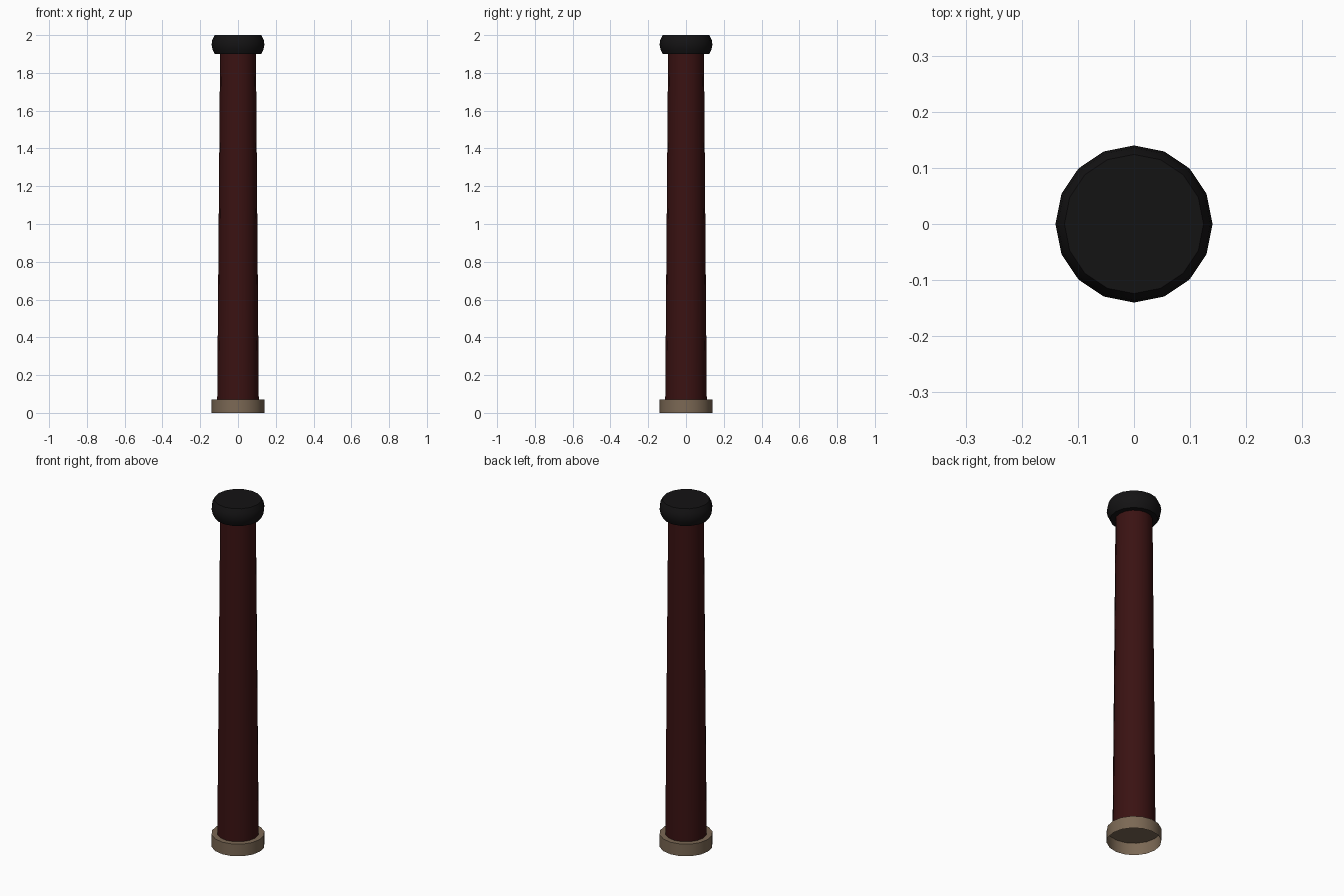
import bpy, bmesh
from math import cos, sin, pi, radians

if "Cube" in bpy.data.objects:
    bpy.data.objects.remove(bpy.data.objects["Cube"])

SIDES = 16


def material(name, rgb):
    m = bpy.data.materials.new(name)
    m.diffuse_color = (*rgb, 1)
    m.use_nodes = True
    m.node_tree.nodes["Principled BSDF"].inputs["Base Color"].default_value = m.diffuse_color
    return m


def lathe(name, profile, rgb, cap_bottom=False, cap_top=False):
    """Revolve (radius, z) points, listed bottom to top, around z."""
    bm = bmesh.new()
    rings = [[bm.verts.new((r * cos(2 * pi * i / SIDES), r * sin(2 * pi * i / SIDES), z))
              for i in range(SIDES)] for r, z in profile]
    for lo, hi in zip(rings, rings[1:]):
        for i in range(SIDES):
            j = (i + 1) % SIDES
            bm.faces.new((lo[i], lo[j], hi[j], hi[i]))
    if cap_bottom:
        bm.faces.new(rings[0][::-1])
    if cap_top:
        bm.faces.new(rings[-1])
    mesh = bpy.data.meshes.new(name)
    bm.to_mesh(mesh)
    bm.free()
    mesh.materials.append(material(name + "_colour", rgb))
    ob = bpy.data.objects.new(name, mesh)
    bpy.context.collection.objects.link(ob)
    bpy.ops.object.select_all(action='DESELECT')
    ob.select_set(True)
    bpy.context.view_layer.objects.active = ob
    bpy.ops.object.shade_smooth_by_angle(angle=radians(40))
    return ob


# stone base, hollow underneath
lathe("base", [(0.14, 0), (0.14, 0.07)], (0.20, 0.14, 0.09), cap_top=True)

# tapered shaft
lathe("shaft", [(0.11, 0.07), (0.095, 1.90)], (0.042, 0.006, 0.006))

# bulging cushion capital
lathe("capital", [(0.123, 1.90), (0.135, 1.925), (0.14, 1.95), (0.136, 1.975), (0.124, 2.0)],
      (0.007, 0.0065, 0.007), cap_bottom=True, cap_top=True)
